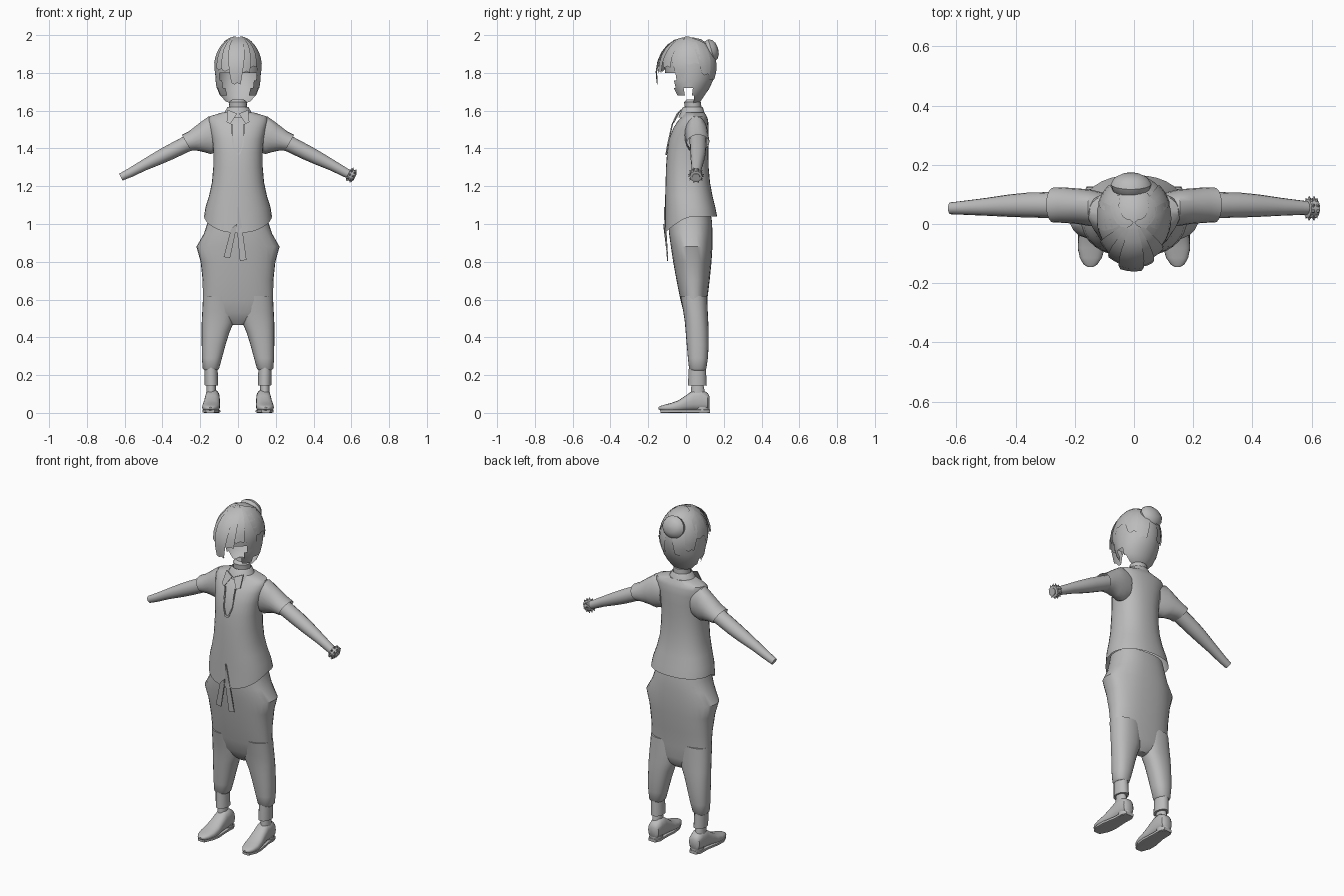
import bpy, bmesh, math
from mathutils import Vector as V

grey = bpy.data.materials.new("plain grey")
grey.diffuse_color = (0.5, 0.5, 0.5, 1)


def finish(bm, name, angle=40):
    bmesh.ops.recalc_face_normals(bm, faces=bm.faces[:])
    me = bpy.data.meshes.new(name)
    bm.to_mesh(me)
    bm.free()
    me.materials.append(grey)
    ob = bpy.data.objects.new(name, me)
    bpy.context.collection.objects.link(ob)
    bpy.ops.object.select_all(action='DESELECT')
    ob.select_set(True)
    bpy.context.view_layer.objects.active = ob
    bpy.ops.object.shade_smooth_by_angle(angle=math.radians(angle))
    return ob


def loft(name, rings, n=24, p=2.0, caps=(True, True), tweak=None, keep=None, angle=40):
    """Skin rings of (centre, axis a, axis b) as superellipses."""
    bm = bmesh.new()
    rows = []
    for c, a, b in rings:
        row = []
        for i in range(n):
            t = 2 * math.pi * i / n
            s, k = math.sin(t), math.cos(t)
            co = V(c) + V(a) * math.copysign(abs(k) ** (2 / p), k) + V(b) * math.copysign(abs(s) ** (2 / p), s)
            row.append(bm.verts.new(tweak(co) if tweak else co))
        rows.append(row)
    for r, q in zip(rows, rows[1:]):
        for i in range(n):
            j = (i + 1) % n
            bm.faces.new((r[i], r[j], q[j], q[i]))
    for on, row in zip(caps, (rows[0], rows[-1])):
        if on:
            bm.faces.new(row)
    if keep:
        bad = [f for f in bm.faces if not keep(f.calc_center_median())]
        bmesh.ops.delete(bm, geom=bad, context='FACES')
    return finish(bm, name, angle)


def level(z, x0, x1, y0, y1):
    """Horizontal ring from its extents."""
    return ((x0 + x1) / 2, (y0 + y1) / 2, z), ((x1 - x0) / 2, 0, 0), (0, (y1 - y0) / 2, 0)


def plate(name, pts, thick=0.006):
    """Thin plate from an outline of points, thickened backwards."""
    bm = bmesh.new()
    f = bm.faces.new([bm.verts.new(q) for q in pts])
    e = bmesh.ops.extrude_face_region(bm, geom=[f])
    bmesh.ops.translate(bm, vec=(0, thick, 0), verts=[g for g in e['geom'] if isinstance(g, bmesh.types.BMVert)])
    return finish(bm, name)


# Shirt with a hem dipping at the front
def hem(co):
    if co.z < 1.1:
        front = max(0, 0.03 - co.y) / 0.14
        co.z -= 0.085 * front ** 1.5 * (1.1 - co.z) / 0.06
    return co


loft("shirt", [level(z, -w, w, a, b) for z, w, a, b in (
    (1.04, .18, -.112, .165), (1.09, .172, -.11, .155), (1.15, .153, -.11, .14), (1.22, .138, -.108, .127),
    (1.3, .131, -.106, .12), (1.38, .13, -.1, .118), (1.45, .137, -.09, .12), (1.51, .15, -.066, .12),
    (1.55, .158, -.04, .117), (1.57, .15, -.02, .11), (1.59, .085, -.012, .098))],
    n=32, p=2.3, caps=(False, True), tweak=hem)

# Neck and collar
loft("neck", [level(z, -w, w, a, b) for z, w, a, b in (
    (1.55, .055, -.01, .09), (1.6, .046, -.005, .082), (1.645, .048, -.01, .08), (1.66, .03, .005, .06))], n=16)
loft("collar", [level(z, -w, w, a, b) for z, w, a, b in (
    (1.565, .085, -.04, .105), (1.615, .058, -.02, .09), (1.62, .052, -.014, .085))],
    n=20, caps=(False, False))

# Neckline strings and collar points
for s in (1, -1):
    plate("collar_point", [(s * .005, -.05, 1.585), (s * .055, -.03, 1.605), (s * .06, -.066, 1.54), (s * .04, -.075, 1.53)])
    plate("neck_string", [(s * .03, -.074, 1.53), (s * .036, -.076, 1.53), (s * .03, -.1, 1.42),
                          (s * .012, -.108, 1.37), (0, -.108, 1.365), (0, -.108, 1.375), (s * .009, -.107, 1.38), (s * .023, -.1, 1.42)])

# Waist ties
plate("tie_long", [(-.004, -.117, 1.09), (.002, -.117, 1.09), (.022, -.114, .98), (.045, -.1, .81), (.01, -.1, .805), (-.006, -.114, .98)])
plate("tie_short", [(-.006, -.122, 1.0), (-.02, -.12, .99), (-.038, -.116, .97), (-.076, -.1, .825), (-.042, -.1, .82), (-.01, -.115, .97)])


# Trousers: baggy hips with flared pockets
def pocket(co):
    if .84 < co.z < .92 and abs(co.x) > .17:
        co.x *= 1.1
    return co


loft("hips", [level(z, -w, w, a, b) for z, w, a, b in (
    (1.06, .15, -.09, .13), (1.01, .16, -.092, .138), (.95, .18, -.09, .14), (.88, .2, -.08, .14), (.8, .198, -.068, .135),
    (.7, .187, -.05, .125), (.6, .186, -.03, .113), (.53, .183, -.012, .11), (.49, .11, .01, .1), (.465, .03, .03, .08))],
    n=32, p=2.4, tweak=pocket)

for s in (1, -1):
    # Leg, cuff, ankle
    def side(rows):
        return [level(z, s * x0, s * x1, a, b) for z, x0, x1, a, b in rows]

    loft("trouser_leg", side((
        (.62, .01, .185, -.03, .112), (.54, .012, .189, -.015, .115), (.48, .022, .192, -.006, .118), (.43, .044, .192, -.002, .12),
        (.36, .066, .192, .004, .12), (.29, .085, .191, .01, .116), (.235, .1, .187, .016, .108), (.225, .11, .178, .025, .1))),
        n=24, p=2.3)
    loft("cuff", side(((.24, .108, .178, .015, .105), (.145, .105, .176, .01, .11))), n=12, caps=(True, True))
    loft("ankle", side(((.16, .118, .166, .03, .09), (.11, .116, .168, .025, .1), (.05, .112, .17, .02, .11))), n=16)

    # Shoe, lofted from heel to toe
    loft("shoe", [((s * c, y, (z0 + z1) / 2), (w, 0, 0), (0, 0, (z1 - z0) / 2)) for y, c, w, z0, z1 in (
        (.125, .135, .022, .03, .085), (.115, .135, .034, .016, .105), (.08, .135, .039, .012, .125), (.04, .136, .039, .012, .122),
        (0, .138, .042, .01, .093), (-.04, .141, .046, .006, .066), (-.08, .144, .046, .006, .052),
        (-.115, .146, .037, .01, .043), (-.137, .147, .023, .014, .036), (-.146, .147, .008, .02, .03))], n=20, p=2.5)
    loft("sole", [((s * c, y, .009), (w, 0, 0), (0, 0, .009)) for y, c, w in (
        (.126, .135, .025), (.1, .135, .038), (.04, .136, .038), (-.04, .141, .048), (-.09, .145, .044), (-.135, .147, .022))],
        n=16, p=5)
    loft("heel", side(((.0, .1, .17, .05, .125), (.03, .1, .17, .045, .125))), n=16)

    # Sleeve and arm
    loft("sleeve", [((s * x, y, z), (0, d, 0), (s * t, 0, h)) for x, y, z, d, t, h in (
        (.1, .05, 1.47, .055, 0, .085), (.15, .055, 1.47, .062, .005, .1), (.19, .06, 1.458, .06, .012, .078),
        (.24, .064, 1.44, .06, .02, .051), (.273, .064, 1.43, .059, .024, .042))], n=20, caps=(True, False))
    loft("arm", [((s * x, y, z), (0, d, 0), (s * d * k * .45, 0, d * k * .9)) for x, y, z, d, k in (
        (.2, .064, 1.455, .046, 1), (.28, .064, 1.42, .044, .95), (.36, .064, 1.38, .042, .95), (.42, .062, 1.35, .038, .95),
        (.5, .058, 1.31, .03, .95), (.57, .055, 1.272, .024, 1), (.62, .053, 1.248, .02, 1))], n=16)

# Bracelet with little studs on one wrist
axis, mid = V((.89, 0, -.45)), V((.6, .053, 1.258))
u, w = V((0, 1, 0)), V((.45, 0, .89))
loft("bracelet", [(mid + axis * d, u * r, w * r) for d, r in ((-.018, .024), (-.016, .032), (.016, .032), (.018, .022))], n=16)
for k in range(10):
    t = 2 * math.pi * k / 10
    out, tan = u * math.cos(t) + w * math.sin(t), w * math.cos(t) - u * math.sin(t)
    for d in (-.009, .009):
        c = mid + axis * d
        loft("bracelet_stud", [(c + out * .03, tan * .007, axis * .007), (c + out * .042, tan * .001, axis * .001)], n=5)


# Head shell, open at the face with a jagged lower edge
def covered(c):
    if c.y > .04:
        return True
    if c.y < -.055:
        return c.z > 1.79
    return c.z > (1.73 if -.005 < c.y else 1.68)


loft("head", [level(z, -w, w, a, b) for z, w, a, b in (
    (1.638, .04, .0, .06), (1.65, .07, -.03, .078), (1.68, .097, -.06, .098), (1.72, .113, -.085, .125), (1.76, .119, -.1, .143),
    (1.8, .121, -.11, .153), (1.84, .121, -.115, .158), (1.88, .117, -.113, .155), (1.92, .104, -.1, .14),
    (1.955, .08, -.075, .112), (1.978, .05, -.04, .08), (1.988, .012, .0, .035))], n=40, keep=covered)


# Hair locks: tapered curved panels laid over the skull
def lock(name, az0, el0, az1, el1, w0, w1, lift0=1.04, lift1=1.08):
    bm = bmesh.new()
    rows = []
    for i in range(7):
        t = i / 6
        az, el = az0 + (az1 - az0) * t, math.radians(el0 + (el1 - el0) * t)
        half, k = w0 + (w1 - w0) * t ** 2, lift0 + (lift1 - lift0) * t
        row = []
        for j in range(4):
            a = math.radians(az + half * (j / 1.5 - 1))
            e = el - .05 * (j % 2) * (i == 6)
            row.append(bm.verts.new((.12 * k * math.cos(e) * math.sin(a),
                                     .022 - .137 * k * math.cos(e) * math.cos(a), 1.83 + .157 * k * math.sin(e))))
        rows.append(row)
    for r, q in zip(rows, rows[1:]):
        for j in range(3):
            bm.faces.new((r[j], r[j + 1], q[j + 1], q[j]))
    finish(bm, name, 35)


# azimuth 0 is the front, angles in degrees
for az, el, half, lift in ((-4, -22, 9, 1.4), (14, -6, 11, 1.25), (-24, -4, 12, 1.22), (34, 2, 13, 1.13), (-44, -2, 13, 1.13)):
    lock("fringe_lock", az * .8, 72, az, el, 22, half, 1.05, lift)
for s in (1, -1):
    lock("temple_lock", s * 62, 65, s * 68, -18, 24, 8, 1.05, 1.06)
    lock("side_lock", s * 88, 62, s * 94, 8, 24, 18, 1.05, 1.06)
    lock("rear_side_lock", s * 118, 58, s * 126, -12, 20, 10, 1.04, 1.08)
    lock("back_lock", s * 158, 50, s * 150, -22, 18, 14, 1.03, 1.05)
    lock("crown_lock", s * 35, 84, s * 130, 50, 30, 20, 1.05, 1.06)

# Bun at the back of the head
loft("bun", [((-.01, .125 + d, 1.915 + d * .35), (r * 1.15, 0, 0), (0, -r * .3, r)) for d, r in (
    (-.03, .035), (-.01, .055), (.01, .06), (.028, .05), (.04, .03), (.044, .006))], n=18)
